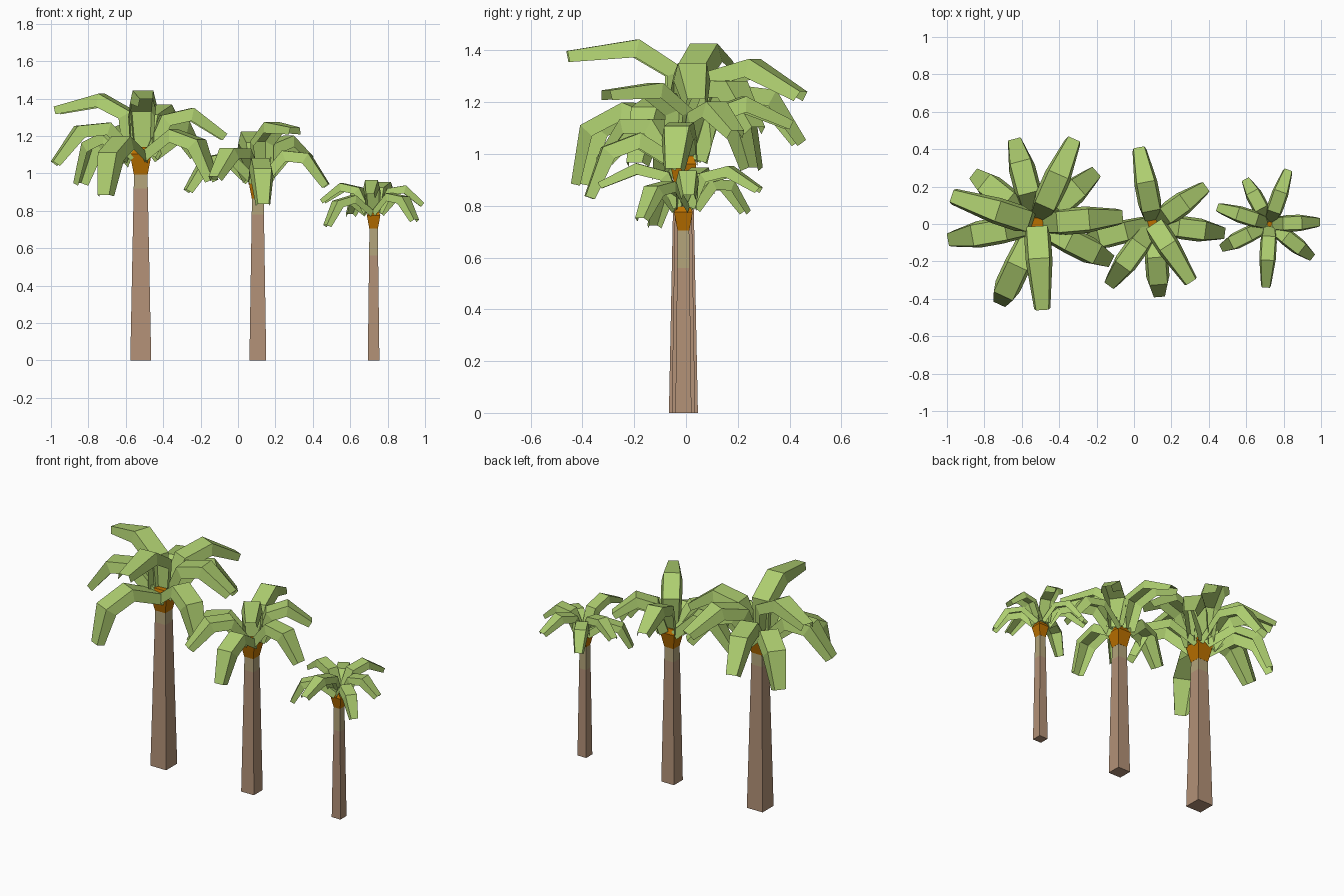
import bpy, bmesh, math
from mathutils import Vector

if "Cube" in bpy.data.objects:
    bpy.data.objects.remove(bpy.data.objects["Cube"])


def material(name, rgb):
    m = bpy.data.materials.new(name)
    m.diffuse_color = (*rgb, 1)
    m.use_nodes = True
    m.node_tree.nodes["Principled BSDF"].inputs["Base Color"].default_value = m.diffuse_color
    return m


BROWN = material("bark brown", (0.45, 0.285, 0.185))
KHAKI = material("young bark khaki", (0.45, 0.37, 0.195))
ORANGE = material("crown orange", (0.50, 0.165, 0.0))
GREEN = material("leaf green", (0.42, 0.615, 0.16))


def finish(name, bm, mats):
    me = bpy.data.meshes.new(name)
    bm.to_mesh(me)
    bm.free()
    for m in mats:
        me.materials.append(m)
    ob = bpy.data.objects.new(name, me)
    bpy.context.collection.objects.link(ob)
    return ob


def square_column(name, x, y, rings, mats, split_z=9):
    """Square tapering column through (z, half width) rings; second colour above split_z."""
    bm = bmesh.new()
    loops = [[bm.verts.new((x + sx * h, y + sy * h, z))
              for sx, sy in ((-1, -1), (1, -1), (1, 1), (-1, 1))] for z, h in rings]
    bm.faces.new(loops[0][::-1])
    bm.faces.new(loops[-1])
    for a, b in zip(loops, loops[1:]):
        for i in range(4):
            j = (i + 1) % 4
            f = bm.faces.new((a[i], a[j], b[j], b[i]))
            f.material_index = int(f.calc_center_median().z > split_z)
    return finish(name, bm, mats)


def add_frond(bm, root, tip, s):
    """Arched three-segment channel from the crown root to an offset tip (dx, dy, dz)."""
    dx, dy, dz = tip
    reach = math.hypot(dx, dy)
    out = Vector((dx, dy, 0)) / reach
    side = Vector((-out.y, out.x, 0))
    pitch = 53.5 + dz / s / 0.0081          # higher tips mean a steeper start
    angles = [math.radians(pitch - b) for b in (0, 53, 103)]
    path = [(0.0, 0.0)]
    for a, l in zip(angles, (0.22, 0.18, 0.23)):
        r, z = path[-1]
        path.append((r + l * s * math.cos(a), z + l * s * math.sin(a)))
    start = 0.02 * s
    stretch = (reach - start) / path[-1][0]
    normals = [angles[0], sum(angles[:2]) / 2, sum(angles[1:]) / 2, angles[2]]
    rows = []
    for (r, z), a, k in zip(path, normals, (0.9, 1.05, 1.05, 0.64)):
        p = root + out * (start + r * stretch) + Vector((0, 0, z))
        n = out * -math.sin(a) + Vector((0, 0, math.cos(a)))
        w = k * s
        low = p - n * 0.068 * w
        rows.append([bm.verts.new(v) for v in (
            low - side * 0.068 * w, p - side * 0.053 * w,
            p + side * 0.053 * w, low + side * 0.068 * w)])
    for a, b in zip(rows, rows[1:]):
        for i in range(3):
            bm.faces.new((a[i], b[i], b[i + 1], a[i + 1]))


def palm(label, x, s, base_half, split, top, root_z, tips):
    y = -0.01
    # trunk with a younger band at the top
    def half(z):
        return base_half + (0.036 * s - base_half) * z / top
    square_column(label + "_trunk", x, y, [(z, half(z)) for z in (0, split, top)],
                  [BROWN, KHAKI], split)
    # flared crown bulb
    square_column(label + "_crown", x, y,
                  [(top - 0.005, 0.037 * s), (top + 0.105 * s, 0.058 * s), (top + 0.14 * s, 0.042 * s)],
                  [ORANGE])
    # fronds, listed by tip offset from the trunk and tip height
    bm = bmesh.new()
    for dx, dy, z in tips:
        add_frond(bm, Vector((x, 0, root_z)), (dx, dy, z - root_z), s)
    finish(label + "_fronds", bm, [GREEN])


palm("large_palm", -0.52, 1.0, 0.056, 0.92, 1.0, 1.11, [
    (-0.12, 0.455, 1.05), (0.20, 0.455, 1.24), (0.32, 0.28, 1.10), (-0.34, 0.27, 0.94),
    (-0.455, 0.15, 1.37), (-0.475, -0.085, 1.06), (-0.20, -0.43, 0.87),
    (0.03, -0.46, 1.42), (0.40, -0.20, 0.96), (0.46, 0.04, 1.21)])

palm("middle_palm", 0.106, 0.87, 0.045, 0.78, 0.87, 0.98, [
    (-0.08, 0.41, 1.13), (0.28, 0.20, 1.09), (0.38, -0.05, 0.94), (0.20, -0.31, 1.27),
    (0.03, -0.39, 0.83), (-0.24, -0.33, 0.98), (-0.39, -0.10, 0.91)])

palm("small_palm", 0.725, 0.62, 0.031, 0.56, 0.71, 0.80, [
    (-0.13, 0.24, 0.78), (0.10, 0.29, 0.87), (0.27, 0.01, 0.84), (0.23, -0.18, 0.75),
    (-0.02, -0.34, 0.89), (-0.26, -0.13, 0.72), (-0.28, 0.09, 0.86)])
